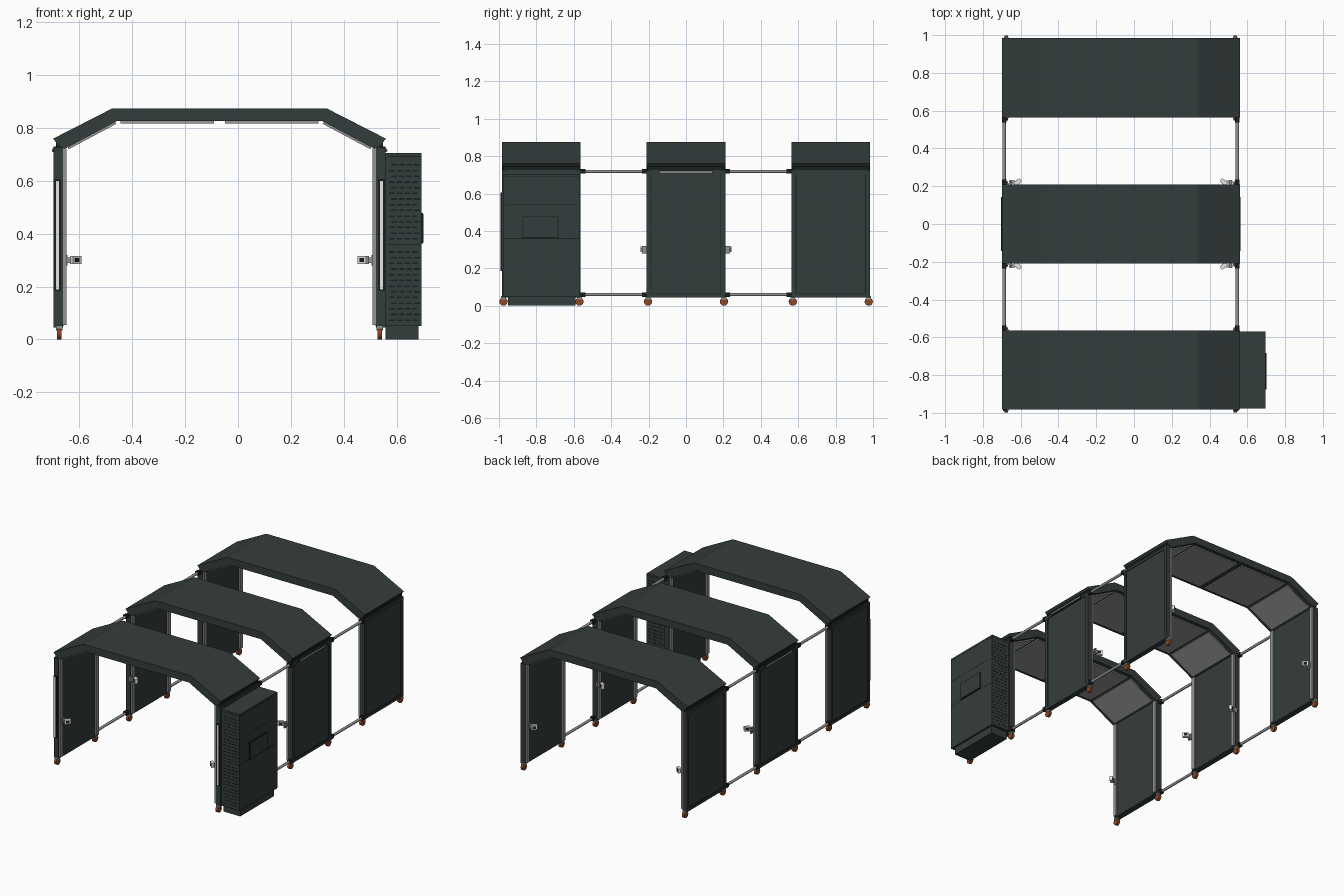
import bpy, bmesh, math
from mathutils import Matrix, Vector

cube = bpy.data.objects.get("Cube")
if cube:
    bpy.data.objects.remove(cube, do_unlink=True)


def material(name, r, g, b):
    m = bpy.data.materials.new(name)
    m.use_nodes = True
    m.diffuse_color = (r, g, b, 1)
    m.node_tree.nodes["Principled BSDF"].inputs["Base Color"].default_value = (r, g, b, 1)
    return m


SHELL = material("dark slate", 0.034, 0.047, 0.045)
TRIM = material("near black", 0.010, 0.013, 0.013)
METAL = material("brushed grey", 0.30, 0.30, 0.30)
LINER = material("ceiling grey", 0.32, 0.32, 0.32)
LAMP = material("lamp white", 0.85, 0.85, 0.85)
RUST = material("rust brown", 0.26, 0.065, 0.02)

CX = -0.07                      # centre line of the arches
BAYS = {"front": -0.773, "middle": 0.0, "rear": 0.774}
HALF = 0.21                     # half depth of a bay
SIDES = (-1, 1)


def finish(name, bm, mat, smooth=False):
    bmesh.ops.recalc_face_normals(bm, faces=bm.faces)
    me = bpy.data.meshes.new(name)
    bm.to_mesh(me)
    bm.free()
    me.materials.append(mat)
    ob = bpy.data.objects.new(name, me)
    bpy.context.collection.objects.link(ob)
    if smooth:
        bpy.context.view_layer.objects.active = ob
        ob.select_set(True)
        bpy.ops.object.shade_smooth_by_angle()
        ob.select_set(False)
    return ob


def add_box(bm, x, y, z, turn=0):
    """Box from ranges, optionally turned about its own vertical axis."""
    mid = Vector([(r[0] + r[1]) / 2 for r in (x, y, z)])
    size = [abs(r[1] - r[0]) for r in (x, y, z)]
    m = Matrix.Translation(mid) @ Matrix.Rotation(turn, 4, 'Z') @ Matrix.Diagonal((*size, 1))
    bmesh.ops.create_cube(bm, size=1, matrix=m)


def add_rod(bm, centre, radius, length, axis, sides=16):
    turn = {'X': Matrix.Rotation(math.pi / 2, 4, 'Y'),
            'Y': Matrix.Rotation(math.pi / 2, 4, 'X'), 'Z': Matrix()}[axis]
    bmesh.ops.create_cone(bm, cap_ends=True, segments=sides, radius1=radius, radius2=radius,
                          depth=length, matrix=Matrix.Translation(centre) @ turn)


def boxes(name, mat, items):
    bm = bmesh.new()
    for item in items:
        add_box(bm, *item)
    return finish(name, bm, mat)


def side_x(s, a, b):
    return (CX + s * a, CX + s * b)


def extrude_profile(name, mat, points, y0, y1):
    bm = bmesh.new()
    face = bm.faces.new([bm.verts.new((CX + u, y0, z)) for u, z in points])
    res = bmesh.ops.extrude_face_region(bm, geom=[face])
    bmesh.ops.translate(bm, vec=(0, y1 - y0, 0),
                        verts=[v for v in res["geom"] if isinstance(v, bmesh.types.BMVert)])
    return finish(name, bm, mat)


def roof(bay, y):
    # folded roof slab
    half = [(0.405, 0.875), (0.63, 0.76), (0.612, 0.738), (0.585, 0.722), (0.39, 0.826)]
    loop = half + [(-u, z) for u, z in reversed(half)]
    extrude_profile(bay + "_roof", SHELL, loop, y - HALF, y + HALF)
    # ceiling liners under each facet
    y0, y1 = y - HALF + 0.025, y + HALF - 0.025
    for s, label in ((-1, "right"), (1, "left")):
        flat = [(s * 0.02, 0.826), (s * 0.375, 0.826), (s * 0.375, 0.818), (s * 0.02, 0.818)]
        slope = [(s * 0.395, 0.823), (s * 0.575, 0.727), (s * 0.571, 0.720), (s * 0.391, 0.816)]
        extrude_profile(f"{bay}_ceiling_flat_{label}", LINER, flat, y0, y1)
        extrude_profile(f"{bay}_ceiling_slope_{label}", LINER, slope, y0, y1)


def wall(bay, y, s, label):
    n = f"{bay}_{label}_"
    lo, hi = y - HALF, y + HALF
    boxes(n + "wall_panel", SHELL, [(side_x(s, 0.59, 0.622), (lo + .01, hi - .01), (0.05, 0.725))])
    # raised border on the outside and corner posts
    uprights = [(side_x(s, 0.592, 0.628), r, (0.045, 0.725))
                for r in ((lo, lo + 0.022), (hi - 0.022, hi))]
    rails = [(side_x(s, 0.592, 0.627), (lo, hi), r) for r in ((0.045, 0.062), (0.705, 0.722))]
    boxes(n + "wall_frame", SHELL, uprights + rails)
    boxes(n + "frame_seam", TRIM,
          [(side_x(s, 0.61, 0.6235), r, (0.062, 0.705))
           for r in ((lo + 0.022, lo + 0.026), (hi - 0.026, hi - 0.022))] +
          [(side_x(s, 0.61, 0.6235), (lo + 0.022, hi - 0.022), (0.062, 0.066))])
    # eave hinge strip
    boxes(n + "eave_joint", TRIM, [(side_x(s, 0.59, 0.618), (lo + .005, hi - .005), (0.72, 0.755))])
    # inner metal posts
    boxes(n + "inner_posts", METAL,
          [(side_x(s, 0.580, 0.593), r, (0.055, 0.722))
           for r in ((lo + 0.004, lo + 0.03), (hi - 0.03, hi - 0.004))])
    # casters
    forks, wheels = bmesh.new(), bmesh.new()
    for e in SIDES:
        cx, cy = CX + s * 0.607, y + e * 0.203
        add_box(forks, (cx - .012, cx + .012), (cy - .013, cy + .013), (0.034, 0.052))
        add_rod(wheels, (cx, cy, 0.022), 0.022, 0.018, 'X', 20)
    finish(n + "caster_forks", forks, METAL)
    finish(n + "caster_wheels", wheels, RUST, True)


def sensor(name, s, y, e):
    """Small camera head on a bracket; e is the y direction it leans towards."""
    x = CX + s * 0.545
    boxes(name + "_bracket", METAL, [(side_x(s, 0.56, 0.592), (y - .008, y + .008), (0.29, 0.31)),
                                     (side_x(s, 0.575, 0.585), (y - .012, y + .012), (0.28, 0.32))])
    turn = -s * e * math.radians(40)
    boxes(name + "_head", LAMP, [((x - .02, x + .02), (y - .010, y + .010), (0.286, 0.316), turn)])
    boxes(name + "_lens", TRIM, [((x - .011, x + .011), (y - .0115, y + .0115), (0.293, 0.309), turn)])


for bay, y in BAYS.items():
    roof(bay, y)
    for s, label in ((-1, "right"), (1, "left")):
        wall(bay, y, s, label)

for s, label in ((-1, "right"), (1, "left")):
    # camera heads on the posts
    for place, y, e in (("front", -0.955, 1), ("middle_front", -0.222, -1),
                        ("middle_rear", 0.222, 1), ("rear", 0.955, -1)):
        sensor(f"{place}_{label}_camera", s, y, e)
    # tie rods between the bays
    rods, collars = bmesh.new(), bmesh.new()
    for e in SIDES:
        for z in (0.06, 0.718):
            x = CX + s * 0.617
            add_rod(rods, (x, e * 0.387, z), 0.009, 0.37, 'Y')
            for cy in (0.222, 0.552):
                add_box(collars, (x - .012, x + .012), (e * cy - .014, e * cy + .014), (z - .012, z + .012))
    finish(label + "_tie_rods", rods, METAL, True)
    finish(label + "_rod_collars", collars, TRIM)
    # upright lamp on the front post, level lamp on the middle wall
    boxes(label + "_front_lamp_housing", TRIM, [(side_x(s, 0.602, 0.624), (-0.991, -0.98), (0.185, 0.605))])
    boxes(label + "_front_lamp", LAMP, [(side_x(s, 0.607, 0.619), (-0.993, -0.99), (0.19, 0.6))])
    boxes(label + "_middle_lamp_housing", TRIM, [(side_x(s, 0.62, 0.633), (-.142, .142), (0.709, 0.722))])
    boxes(label + "_middle_lamp", LAMP, [(side_x(s, 0.63, 0.635), (-.139, .139), (0.712, 0.719))])

# equipment cabinet on the left wall of the front bay
CY0, CY1 = -0.976, -0.570
boxes("cabinet_body", SHELL, [((0.558, 0.695), (CY0, CY1), (0.05, 0.705))])
boxes("cabinet_plinth", SHELL, [((0.558, 0.683), (CY0 + .025, CY1 - .02), (0, 0.05))])
boxes("cabinet_seams", TRIM,
      [((0.57, 0.6955), (CY0 - .0005, CY1 + .0005), (z, z + 0.004)) for z in (0.357, 0.69)] +
      [((0.69, 0.6955), (CY0 + .01, CY1 - .01), (0.538, 0.541))])
boxes("cabinet_screen_frame", TRIM, [((0.69, 0.701), (-0.875, -0.683), (0.363, 0.478))])
boxes("cabinet_screen", SHELL, [((0.70, 0.7025), (-0.871, -0.687), (0.367, 0.474))])

# staggered vent slots on both ends of the cabinet
slots = []
for base, rows in ((0.07, 13), (0.378, 14)):
    for r in range(rows):
        z = base + r * 0.0215
        for c in range(4):
            x = 0.572 + c * 0.029 + (r % 2) * 0.008
            for yf in (CY0, CY1):
                slots.append(((x, x + 0.021), (yf - .001, yf + .001), (z, z + 0.006)))
boxes("cabinet_vents", TRIM, slots)
